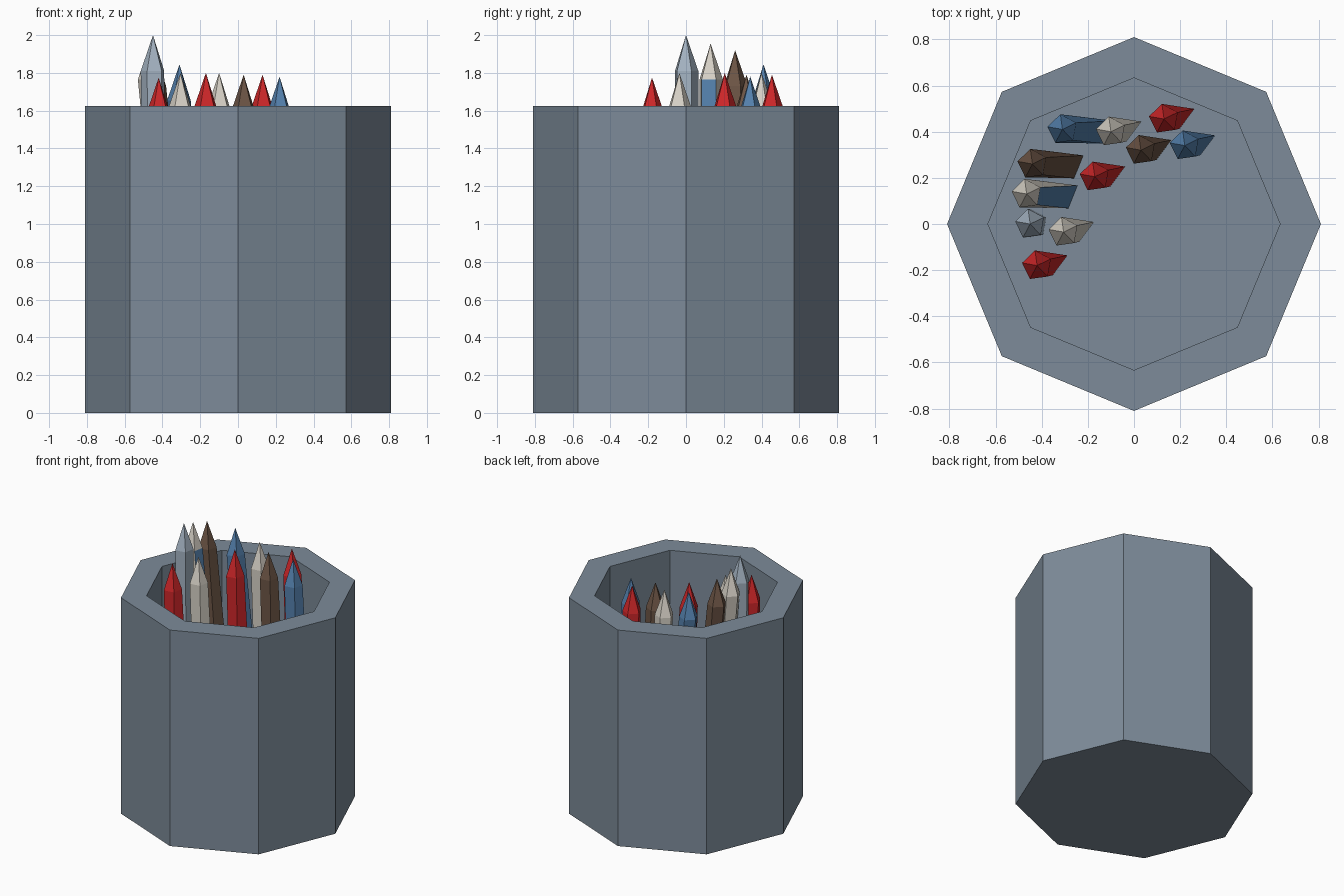
import bpy, bmesh, math

if "Cube" in bpy.data.objects:
    bpy.data.objects.remove(bpy.data.objects["Cube"])

def material(name, rgb):
    m = bpy.data.materials.new(name)
    m.diffuse_color = (*rgb, 1)
    m.use_nodes = True
    m.node_tree.nodes["Principled BSDF"].inputs["Base Color"].default_value = m.diffuse_color
    return m

SLATE = material("slate", (0.205, 0.26, 0.32))
RED = material("red", (0.62, 0.02, 0.022))
CREAM = material("cream", (0.68, 0.64, 0.57))
BLUE = material("blue", (0.09, 0.22, 0.42))
BROWN = material("brown", (0.15, 0.09, 0.06))
SILVER = material("silver", (0.37, 0.45, 0.54))

HEIGHT, FLOOR = 1.625, 0.17

def finish(bm, name, mats):
    bmesh.ops.recalc_face_normals(bm, faces=bm.faces)
    me = bpy.data.meshes.new(name)
    bm.to_mesh(me)
    bm.free()
    for m in mats:
        me.materials.append(m)
    ob = bpy.data.objects.new(name, me)
    bpy.context.collection.objects.link(ob)
    return ob

def bridge(bm, a, b):
    n = len(a)
    return [bm.faces.new((a[i], a[(i + 1) % n], b[(i + 1) % n], b[i])) for i in range(n)]

# Octagonal holder: outer wall, rim, inner wall, floor
bm = bmesh.new()
rings = []
for r, z in ((0.81, 0), (0.81, HEIGHT), (0.633, HEIGHT), (0.633, FLOOR)):
    rings.append([bm.verts.new((r * math.cos(i * math.pi / 4), r * math.sin(i * math.pi / 4), z))
                  for i in range(8)])
for a, b in zip(rings, rings[1:]):
    bridge(bm, a, b)
bm.faces.new(rings[0])
bm.faces.new(rings[-1])
finish(bm, "holder", [SLATE])

# Five-sided pencils: shoulder ring and foot ring, relative to the tip
ANGLES = [math.radians(170 - 72 * i) for i in range(5)]
SHOULDER = [(0.066 * math.cos(a), 0.066 * math.sin(a)) for a in ANGLES]
FEET = {
    "short": [(0.0, 0.03), (0.05, 0.055), (0.131, 0.044), (0.067, -0.042), (0.01, -0.045)],
    "long": [(0.09, 0.0), (0.12, 0.05), (0.22, 0.037), (0.18, -0.062), (0.1, -0.06)],
    "upright": [(x + 0.01, y) for x, y in SHOULDER],
}

def pencil(name, kind, tip, mat, stripe=None):
    x, y, z = tip
    bm = bmesh.new()
    top = bm.verts.new(tip)
    upper = [bm.verts.new((x + u, y + v, z - 0.19)) for u, v in SHOULDER]
    lower = [bm.verts.new((x + u, y + v, FLOOR)) for u, v in FEET[kind]]
    for i in range(5):
        bm.faces.new((upper[i], upper[(i + 1) % 5], top))
    sides = bridge(bm, upper, lower)
    bm.faces.new(lower)
    if stripe:                      # one painted side facing +x
        sides[2].material_index = 1
    finish(bm, name, [mat] + ([stripe] if stripe else []))

pencil("silver_pencil", "upright", (-0.45, 0.0, 2.0), SILVER)
pencil("striped_pencil", "long", (-0.465, 0.13, 1.955), CREAM, BLUE)
pencil("long_brown_pencil", "long", (-0.44, 0.26, 1.92), BROWN)
pencil("long_blue_pencil", "long", (-0.31, 0.41, 1.845), BLUE)

# Short pencils
SHORT = [
    ("cream_pencil_left", (-0.305, -0.035, 1.80), CREAM),
    ("red_pencil_front", (-0.42, -0.18, 1.775), RED),
    ("red_pencil_middle", (-0.17, 0.205, 1.80), RED),
    ("cream_pencil_back", (-0.10, 0.40, 1.80), CREAM),
    ("brown_pencil", (0.03, 0.32, 1.79), BROWN),
    ("red_pencil_back", (0.13, 0.455, 1.79), RED),
    ("blue_pencil", (0.22, 0.34, 1.78), BLUE),
]
for name, tip, mat in SHORT:
    pencil(name, "short", tip, mat)
